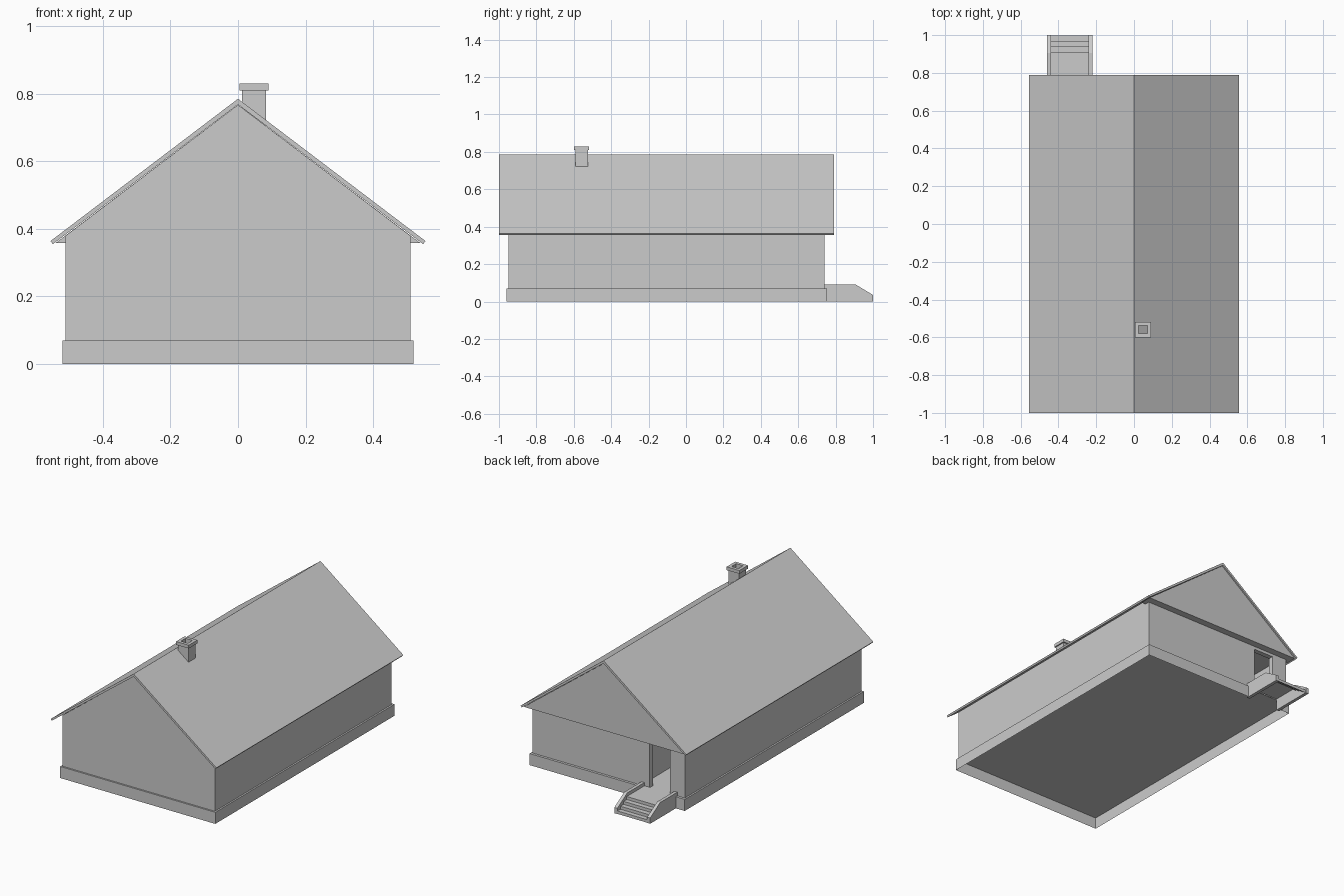
import bpy, bmesh

if "Cube" in bpy.data.objects:
    bpy.data.objects.remove(bpy.data.objects["Cube"])


def finish(name, bm, recalc=True):
    if recalc:
        bmesh.ops.recalc_face_normals(bm, faces=bm.faces)
    me = bpy.data.meshes.new(name)
    bm.to_mesh(me)
    bm.free()
    ob = bpy.data.objects.new(name, me)
    bpy.context.collection.objects.link(ob)
    return ob


def prism(name, pts, axis, a, b):
    """Extrude a profile along x (pts are y,z) or y (pts are x,z)."""
    bm = bmesh.new()
    put = (lambda p, t: (t, p[0], p[1])) if axis == 'x' else (lambda p, t: (p[0], t, p[1]))
    f = bm.faces.new([bm.verts.new(put(p, a)) for p in pts])
    ext = bmesh.ops.extrude_face_region(bm, geom=[f])['geom']
    shift = (b - a, 0, 0) if axis == 'x' else (0, b - a, 0)
    bmesh.ops.translate(bm, vec=shift, verts=[v for v in ext if isinstance(v, bmesh.types.BMVert)])
    return finish(name, bm)


def box(name, x0, x1, y0, y1, z0, z1):
    return prism(name, [(x0, z0), (x1, z0), (x1, z1), (x0, z1)], 'y', y0, y1)


def strip(name, rows):
    """Open sheet between rows of points."""
    bm = bmesh.new()
    vs = [[bm.verts.new(p) for p in r] for r in rows]
    for r, s in zip(vs, vs[1:]):
        for i in range(len(r) - 1):
            bm.faces.new((r[i], s[i], s[i + 1], r[i + 1]))
    return finish(name, bm, False)


def tube(name, x0, x1, y0, y1, z0, z1, t):
    """Square pipe with open middle."""
    bm = bmesh.new()
    rings = []
    for d, z in ((0, z0), (0, z1), (t, z1), (t, z0)):
        rings.append([bm.verts.new(p) for p in ((x0 + d, y0 + d, z), (x1 - d, y0 + d, z),
                                                (x1 - d, y1 - d, z), (x0 + d, y1 - d, z))])
    for k in range(4):
        r, s = rings[k], rings[(k + 1) % 4]
        for i in range(4):
            bm.faces.new((r[i], r[(i + 1) % 4], s[(i + 1) % 4], s[i]))
    return finish(name, bm)


W, YF, YB, ZF, ZE, T = 0.51, -0.95, 0.74, 0.07, 0.36, 0.03
STEP_L, STEP_R = -0.46, -0.22

# Plinth: hollow skirt with a ledge, open where the steps join
outer = [(STEP_L, .755), (-.52, .755), (-.52, -.96), (.52, -.96), (.52, .755), (STEP_R, .755)]
inner = [(STEP_L, YB), (-W, YB), (-W, YF), (W, YF), (W, YB), (STEP_R, YB)]
strip("plinth", [[(x, y, ZF) for x, y in inner],
                 [(x, y, ZF) for x, y in outer],
                 [(x, y, 0) for x, y in outer]])

# Floor and ceiling
box("floor", -W, W, YF, YB, ZF - .004, ZF)
box("ceiling", -W + T, W - T, YF + T, YB, ZE - .005, ZE)

# Outer walls
prism("front_wall", [(-W, ZF), (W, ZF), (W, .38), (0, .767), (-W, .38)], 'y', YF, YF + T)
for side, s in (("left", -1), ("right", 1)):
    x0, x1 = sorted((s * W, s * (W - T)))
    box(side + "_wall", x0, x1, YF + T, YB - T, ZF, .38)

# Back wall around the doorway
D0, D1, DZ = -0.41, -0.275, 0.34
box("back_wall_left", -W, D0, YB - T, YB, ZF, ZE)
box("back_wall_right", D1, W, YB - T, YB, ZF, ZE)
box("door_lintel", D0, D1, YB - T, YB, DZ, ZE)

# Boxed back gable with soffit
prism("back_gable", [(-.54, .358), (.54, .358), (0, .767)], 'y', YB - T, .782)

# Roof
prism("roof", [(0, .785), (.555, .364), (.548, .355), (0, .768), (-.548, .355), (-.555, .364)],
      'y', -1.0, .79)


# Inner walls with doorways
def inner_wall(name, along, pos, start, end, doors):
    t, hw = .013, .08
    edges = [start] + [d + o for d in doors for o in (-hw, hw)] + [end]
    for i in range(len(edges) - 1):
        a, b = edges[i], edges[i + 1]
        z0 = DZ - .04 if i % 2 else ZF
        span = (pos - t, pos + t, a, b) if along == 'y' else (a, b, pos - t, pos + t)
        box(f"{name}_{i}", *span, z0, ZE)


inner_wall("hall_wall", 'y', -.205, -.56, YB - T, [-.235, .24])
inner_wall("middle_wall", 'x', 0, -.192, W - T, [.09])
inner_wall("front_room_wall", 'x', -.56, -W + T, W - T, [.087])

# Chimney
tube("chimney_stack", .012, .083, -.592, -.525, .69, .812, .012)
tube("chimney_cap", .005, .09, -.6, -.518, .81, .83, .019)

# Entrance steps with sloped cheek walls
prof = [(YB, .072), (.91, .072), (.91, .054), (.94, .054), (.94, .036),
        (.97, .036), (.97, .018), (.998, .018), (.998, 0)]
strip("entrance_steps", [[(STEP_L + .02, y, z) for y, z in prof],
                         [(STEP_R - .02, y, z) for y, z in prof]])
cheek = [(YB, 0), (1.0, 0), (1.0, .035), (.905, .092), (YB, .092)]
for name, x in (("left_cheek", STEP_L), ("right_cheek", STEP_R - .02)):
    prism(name, cheek, 'x', x, x + .02)
